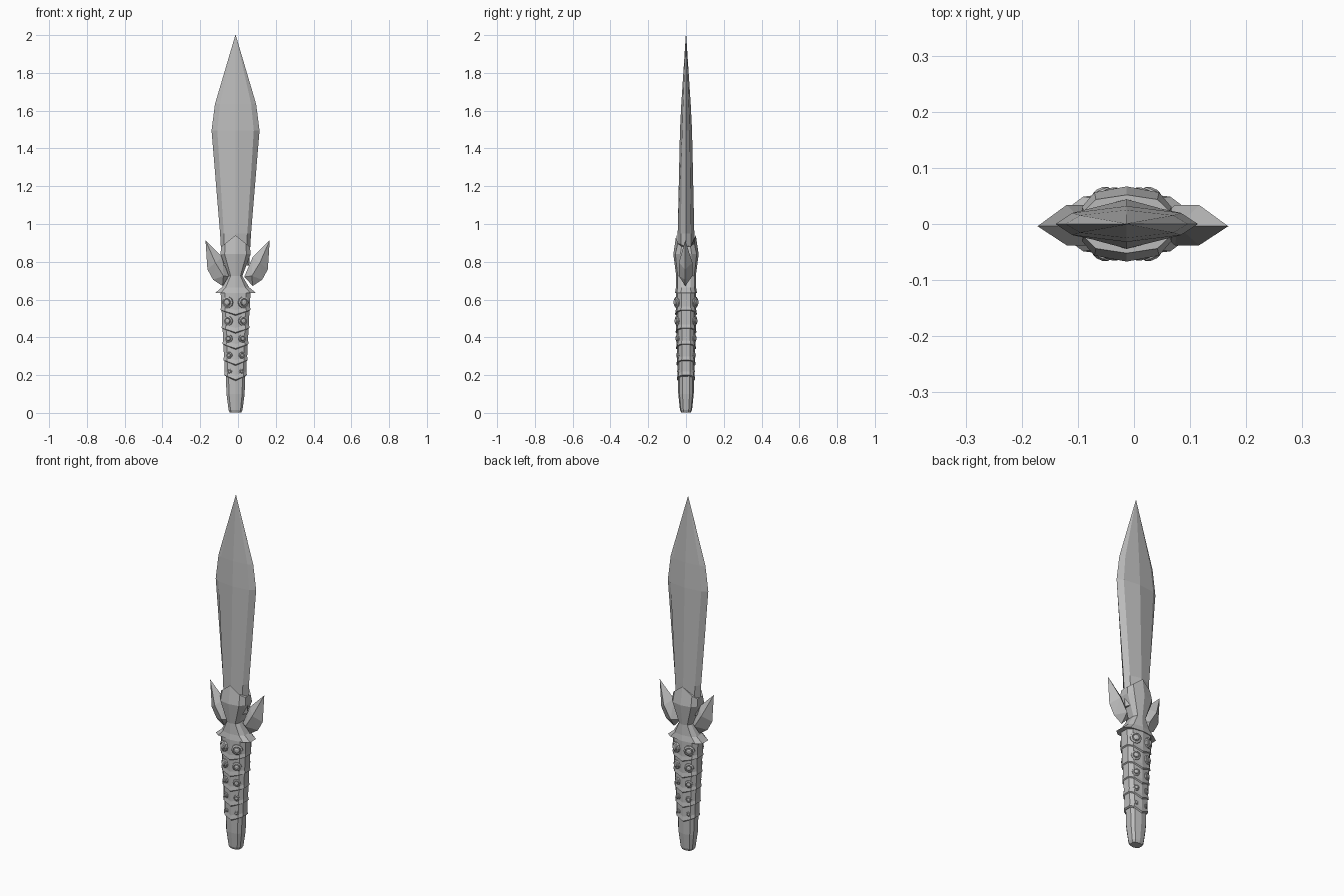
import bpy, bmesh, math
from mathutils import Vector

cube = bpy.data.objects.get("Cube")
if cube:
    bpy.data.objects.remove(cube, do_unlink=True)

steel = bpy.data.materials.new("plain grey")
steel.use_nodes = True
GREY = (0.5, 0.5, 0.5, 1)
steel.diffuse_color = GREY
steel.node_tree.nodes["Principled BSDF"].inputs["Base Color"].default_value = GREY

AXIS = -0.013  # middle line of blade and grip


def finish(name, bm):
    bmesh.ops.recalc_face_normals(bm, faces=bm.faces)
    mesh = bpy.data.meshes.new(name)
    bm.to_mesh(mesh)
    bm.free()
    mesh.materials.append(steel)
    obj = bpy.data.objects.new(name, mesh)
    bpy.context.collection.objects.link(obj)
    return obj


def full_section(quarter):
    """Mirror a quarter outline (front ridge to side) into a closed loop."""
    half = quarter + [(x, -y) for x, y in reversed(quarter) if y]
    return half + [(-x, y) for x, y in reversed(half) if x]


def loft(name, section, rings):
    """Rings are (z, half width, half depth, drop at the front and back ridge)."""
    bm = bmesh.new()
    loops = []
    for z, w, d, drop in rings:
        loops.append([bm.verts.new((AXIS + x * w, y * d, z - drop * (1 - abs(x))))
                      for x, y in section])
    n = len(section)
    for a, b in zip(loops, loops[1:]):
        for i in range(n):
            j = (i + 1) % n
            bm.faces.new((a[i], a[j], b[j], b[i]))
    bm.faces.new(loops[0])
    bm.faces.new(loops[-1])
    return finish(name, bm)


# Blade: bevelled edges and a low middle ridge
blade_section = full_section([(0, -1), (0.76, -0.62), (1, 0)])
loft("blade", blade_section, [
    (0.78, 0.072, 0.046, 0), (0.95, 0.082, 0.044, 0), (1.495, 0.127, 0.032, 0),
    (1.635, 0.109, 0.025, 0), (2.0, 0.001, 0.001, 0)])

# Guard: flared collar, narrow waist, peaked socket around the blade
grip_section = full_section([(0, -1), (0.72, -0.84), (1, -0.45)])
loft("guard", grip_section, [
    (0.635, 0.108, 0.058, 0), (0.665, 0.072, 0.053, 0), (0.725, 0.036, 0.052, 0),
    (0.84, 0.08, 0.067, 0.0), (0.88, 0.076, 0.052, -0.06)])

# Wings: faceted leaves either side of the guard
outline = [(0.17, 0.914), (0.16, 0.76), (0.13, 0.705), (0.08, 0.672),
           (0.035, 0.72), (0.08, 0.825)]
ridge = [(0.118, 0.795), (0.075, 0.725)]
for side, name in ((1, "left_wing"), (-1, "right_wing")):
    bm = bmesh.new()
    for x, z in outline:
        bm.verts.new((side * x - 0.002, -0.004, z))
    for x, z in ridge:
        for y in (-0.038, 0.034):
            bm.verts.new((side * x - 0.002, y, z))
    bmesh.ops.convex_hull(bm, input=bm.verts)
    finish(name, bm)


# Grip: overlapping scalloped bands that taper downward
def grip_width(z):
    return 0.046 + 0.056 * z


def grip_depth(z):
    return 0.04 + 0.026 * z


edges = [0.65, 0.545, 0.45, 0.365, 0.28, 0.2]
for k, (top, low) in enumerate(zip(edges, edges[1:])):
    loft("grip_band_%d" % (k + 1), grip_section, [
        (low - 0.005, grip_width(low) * 0.94, grip_depth(low) * 0.92, 0.026),
        (low, grip_width(low) + 0.003, grip_depth(low) + 0.004, 0.024),
        (low + 0.018, grip_width(low), grip_depth(low), 0.018),
        (top, grip_width(top) * 0.96, grip_depth(top) * 0.95, 0.01)])
loft("grip_end", grip_section, [
    (0.002, 0.03, 0.026, 0), (0.016, 0.037, 0.032, 0), (0.1, 0.048, 0.041, 0),
    (0.21, 0.052, 0.043, 0)])

# Studs: stepped round bosses on the four slanted faces of each band
stud_rows = [(0.585, 0.03), (0.487, 0.025), (0.393, 0.021), (0.305, 0.017), (0.22, 0.012)]
for sx, sy, place in ((1, -1, "front_left"), (-1, -1, "front_right"),
                      (1, 1, "back_left"), (-1, 1, "back_right")):
    bm = bmesh.new()
    for z, r in stud_rows:
        normal = Vector((sx * 0.45, sy, -0.05)).normalized()
        turn = normal.to_track_quat("Z", "Y")
        centre = Vector((AXIS + sx * grip_width(z) * 0.53, sy * grip_depth(z) * 0.87, z))
        rings = []
        for radius, height in ((1, -0.2), (1, 0.16), (0.72, 0.3), (0.6, 0.2),
                               (0.52, 0.42), (0.25, 0.55)):
            rings.append([bm.verts.new(centre + turn @ Vector((
                r * radius * math.cos(a * math.tau / 10),
                r * radius * math.sin(a * math.tau / 10), r * height)))
                for a in range(10)])
        for a, b in zip(rings, rings[1:]):
            for i in range(10):
                j = (i + 1) % 10
                bm.faces.new((a[i], a[j], b[j], b[i]))
        bm.faces.new(rings[0])
        bm.faces.new(rings[-1])
    finish("studs_" + place, bm)
